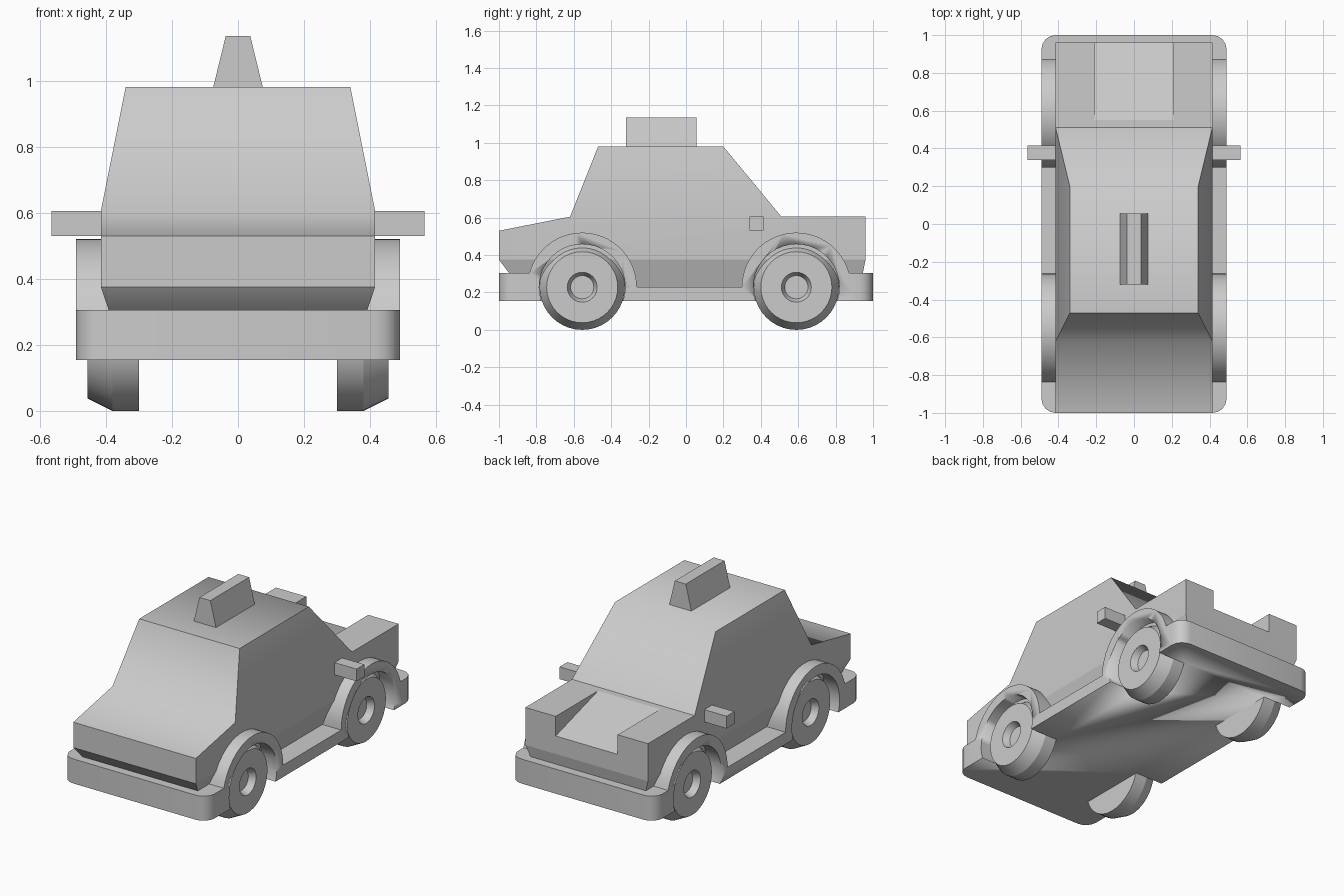
import bpy, bmesh
from math import pi, sin, cos, asin, radians
from mathutils import Matrix

if "Cube" in bpy.data.objects:
    bpy.data.objects.remove(bpy.data.objects["Cube"])

AXLES = (-0.555, 0.59)
AXLE_Z = 0.228


def finish(bm, name, smooth=None, helper=False):
    bmesh.ops.recalc_face_normals(bm, faces=bm.faces)
    mesh = bpy.data.meshes.new(name)
    bm.to_mesh(mesh)
    bm.free()
    ob = bpy.data.objects.new(name, mesh)
    bpy.context.collection.objects.link(ob)
    if smooth:
        bpy.ops.object.select_all(action='DESELECT')
        ob.select_set(True)
        bpy.context.view_layer.objects.active = ob
        bpy.ops.object.shade_smooth_by_angle(angle=radians(smooth))
    if helper:
        ob.hide_render = True
        ob.display_type = 'WIRE'
    return ob


def side_profile(points, sides=None):
    """Symmetric solid from a side profile of (y, z, half width) points."""
    bm = bmesh.new()
    right = [bm.verts.new((w, y, z)) for y, z, w in points]
    left = [bm.verts.new((-w, y, z)) for y, z, w in points]
    n = len(points)
    for i in range(n):
        j = (i + 1) % n
        bm.faces.new((right[i], right[j], left[j], left[i]))
    for loop in sides or [range(n)]:
        bm.faces.new([right[i] for i in loop])
        bm.faces.new([left[i] for i in loop])
    return bm


def cut(ob, cutter):
    mod = ob.modifiers.new("cut", 'BOOLEAN')
    mod.operation = 'DIFFERENCE'
    mod.solver = 'EXACT'
    mod.object = cutter


def arch(cy, start, end, radius=0.292, steps=24):
    """Fender arc points running from the front to the back of a wheel."""
    angles = [start + (end - start) * i / steps for i in range(steps + 1)]
    return [(cy + radius * cos(a), AXLE_Z + radius * sin(a), 0.49) for a in angles]


# Body and cabin, soft between hood, windows and roof, crisp at skirt and deck
bm = side_profile(
    [(-0.89, 0.23, 0.365), (-1, 0.375, 0.415), (-1, 0.53, 0.415),
     (-0.62, 0.605, 0.415), (-0.47, 0.98, 0.34), (0.20, 0.98, 0.34),
     (0.51, 0.605, 0.415), (0.96, 0.605, 0.415), (0.96, 0.375, 0.415),
     (0.93, 0.23, 0.365)],
    [(0, 1, 8, 9), (1, 2, 3, 6, 7, 8), (3, 4, 5, 6)])
for e in bm.edges:
    a, b = (v.co for v in e.verts)
    if abs(a.z + b.z - 0.75) < 0.01 or abs(a.y + b.y - 1.02) < 0.01:
        e.smooth = False
body = finish(bm, "body", smooth=60)

# Sloping recess in the rear deck
recess = finish(side_profile(
    [(0.55, 0.605, 0.21), (1.1, 0.444, 0.21), (1.1, 0.7, 0.21), (0.55, 0.7, 0.21)]),
    "deck_recess_cutter", helper=True)
cut(body, recess)

# Chassis with bumpers, sills and fenders
low = asin((0.305 - AXLE_Z) / 0.292)
profile = [(-1, 0.155, 0.49), (-1, 0.305, 0.49)]
profile += arch(AXLES[0], pi - low, 0)
profile += arch(AXLES[1], pi, low)
profile += [(1, 0.305, 0.49), (1, 0.155, 0.49)]
bm = side_profile(profile)
corners = [e for e in bm.edges
           if abs(e.verts[0].co.y) > 0.99
           and (e.verts[0].co - e.verts[1].co).xy.length < 0.01]
bmesh.ops.bevel(bm, geom=corners, offset=0.075, segments=4, profile=0.5,
                affect='EDGES')
chassis = finish(bm, "chassis", smooth=30)

# Wheels and wheel wells
WHEEL = [(0.30, 0), (0.30, 0.228), (0.38, 0.228), (0.455, 0.19),
         (0.455, 0.08), (0.415, 0.062), (0.415, 0)]
for end, y in zip(("front", "rear"), AXLES):
    for side, s in (("right", 1), ("left", -1)):
        bm = bmesh.new()
        verts = [bm.verts.new((s * x, y, AXLE_Z + r)) for x, r in WHEEL]
        edges = [bm.edges.new(p) for p in zip(verts, verts[1:])]
        bmesh.ops.spin(bm, geom=verts + edges, cent=(0, y, AXLE_Z), axis=(1, 0, 0),
                       angle=2 * pi, steps=40, use_duplicate=False)
        bmesh.ops.remove_doubles(bm, verts=bm.verts, dist=0.0005)
        finish(bm, f"{end}_{side}_wheel", smooth=20)

        bm = bmesh.new()
        place = Matrix.Translation((s * 0.40, y, AXLE_Z)) @ Matrix.Rotation(pi / 2, 4, 'Y')
        bmesh.ops.create_cone(bm, cap_ends=True, segments=40, radius1=0.23,
                              radius2=0.23, depth=0.2, matrix=place)
        cut(chassis, finish(bm, f"{end}_{side}_well_cutter", smooth=20, helper=True))

# Roof sign
finish(side_profile(
    [(-0.32, 0.98, 0.075), (-0.32, 1.135, 0.037),
     (0.055, 1.135, 0.037), (0.055, 0.98, 0.075)]), "roof_sign")

# Side mirrors
for side, s in (("right", 1), ("left", -1)):
    bm = bmesh.new()
    bmesh.ops.create_cube(bm, size=1, matrix=Matrix.Translation((s * 0.4875, 0.3775, 0.5675))
                          @ Matrix.Diagonal((0.155, 0.075, 0.075, 1)))
    finish(bm, f"{side}_mirror")
